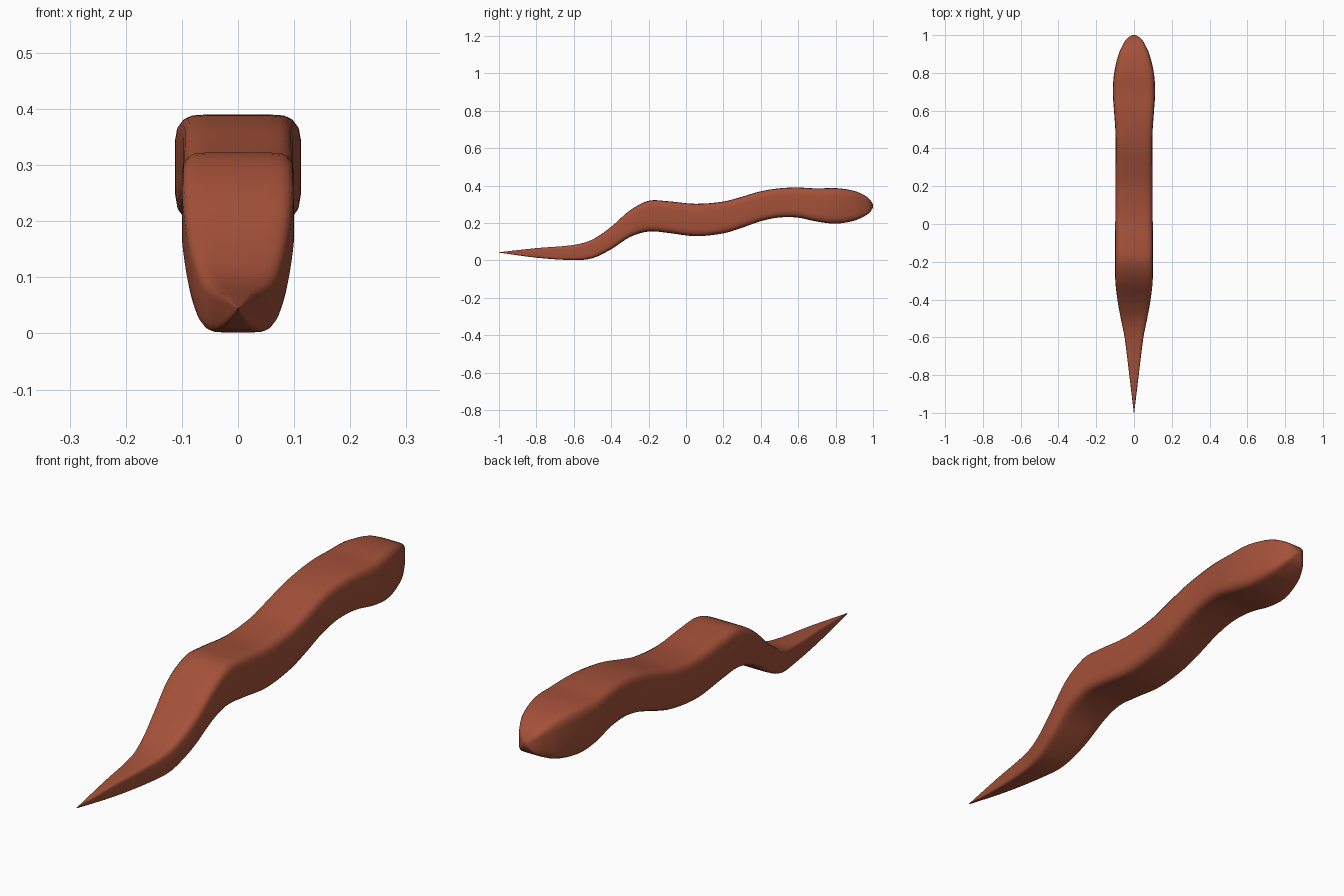
import bpy, bmesh, math

if "Cube" in bpy.data.objects:
    bpy.data.objects.remove(bpy.data.objects["Cube"])

clay = bpy.data.materials.new("red_brown")
clay.diffuse_color = (0.37, 0.082, 0.041, 1)
clay.use_nodes = True
clay.node_tree.nodes["Principled BSDF"].inputs["Base Color"].default_value = clay.diffuse_color

# stations along the body: y, bottom z, top z, half width
ST = [(-1, .042, .044, .001), (-.8, .015, .066, .025), (-.6, .002, .083, .05),
      (-.5, .012, .112, .07), (-.4, .06, .18, .088), (-.3, .125, .268, .099),
      (-.2, .155, .319, .1), (-.1, .148, .317, .1), (.05, .13, .303, .099),
      (.2, .145, .315, .098), (.3, .175, .341, .098), (.4, .21, .37, .097),
      (.5, .23, .386, .099), (.6, .229, .39, .106), (.7, .208, .385, .112),
      (.8, .197, .387, .105), (.9, .213, .372, .081), (.96, .24, .345, .053),
      (.985, .259, .324, .034), (1, .284, .3, .01)]

# rounded square section, one quarter mirrored round
Q = [(1, .55), (.97, .77), (.89, .91), (.77, .98), (.55, 1)]
SEC = Q + [(-x, z) for x, z in Q[::-1]]
SEC += [(-x, -z) for x, z in SEC]


def tangent(i, k):
    a, b = ST[max(i - 1, 0)], ST[min(i + 1, len(ST) - 1)]
    return (b[k] - a[k]) / (b[0] - a[0])


def sample(i, t):
    # smooth Hermite blend between two stations
    a, b = ST[i], ST[i + 1]
    h = b[0] - a[0]
    out = [a[0] + h * t]
    for k in (1, 2, 3):
        out.append((2*t**3 - 3*t*t + 1) * a[k] + (t**3 - 2*t*t + t) * h * tangent(i, k)
                   + (3*t*t - 2*t**3) * b[k] + (t**3 - t*t) * h * tangent(i + 1, k))
    return out


bm = bmesh.new()
rings = []
path = [sample(i, j / 4) for i in range(len(ST) - 1) for j in range(4)] + [ST[-1]]
for y, lo, hi, w in path:
    rings.append([bm.verts.new((x * w, y, (lo + hi) / 2 + z * (hi - lo) / 2)) for x, z in SEC])
n = len(SEC)
for a, b in zip(rings, rings[1:]):
    for k in range(n):
        bm.faces.new((a[k], a[(k + 1) % n], b[(k + 1) % n], b[k]))
bm.faces.new(rings[0])
bm.faces.new(rings[-1])
bmesh.ops.recalc_face_normals(bm, faces=bm.faces)
me = bpy.data.meshes.new("body")
bm.to_mesh(me)
bm.free()
me.materials.append(clay)
body = bpy.data.objects.new("body", me)
bpy.context.collection.objects.link(body)
bpy.context.view_layer.objects.active = body
body.select_set(True)
bpy.ops.object.shade_smooth_by_angle(angle=math.radians(50))
